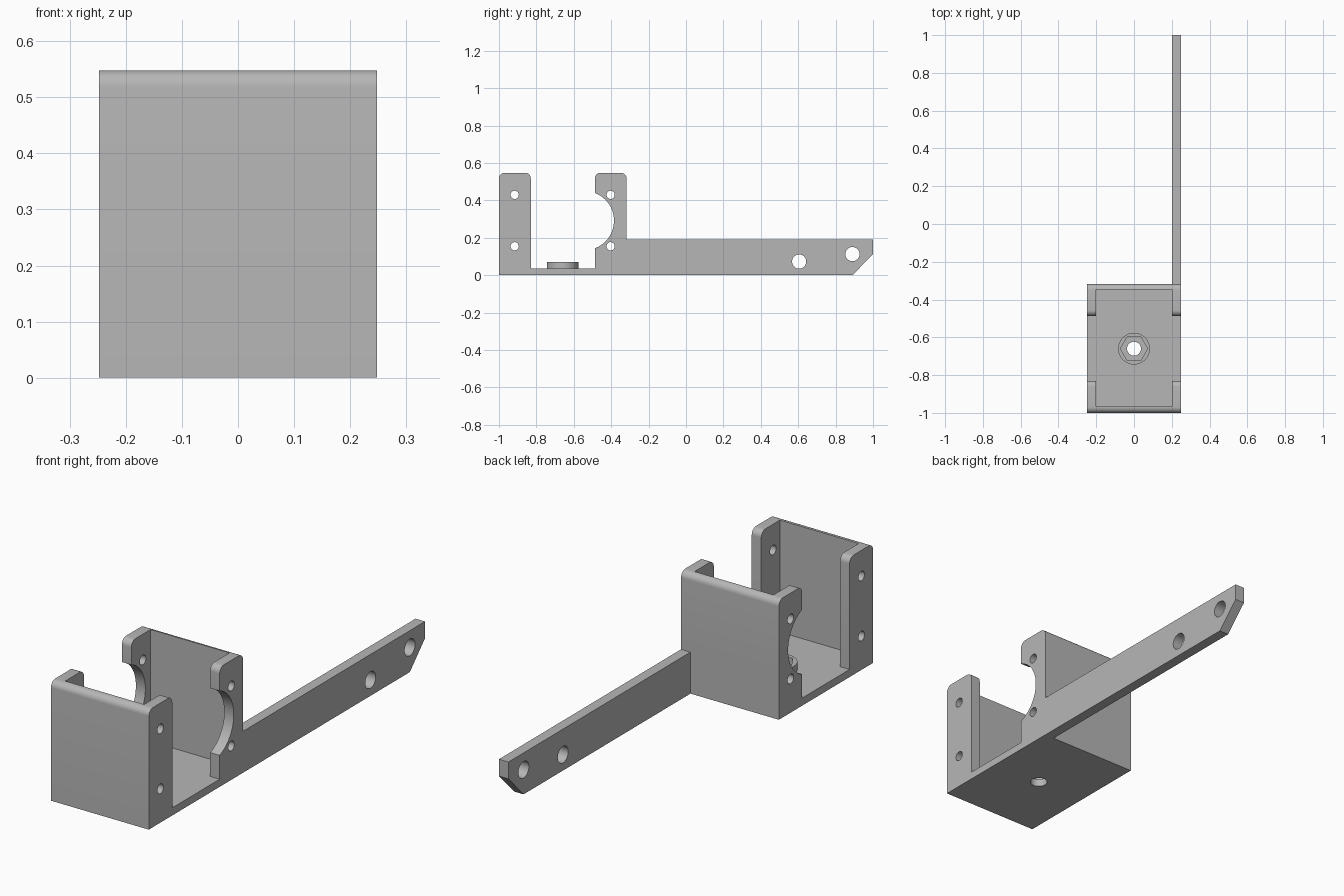
import bpy, bmesh
from math import sin, cos, pi, radians
from mathutils import Vector

if "Cube" in bpy.data.objects:
    bpy.data.objects.remove(bpy.data.objects["Cube"])

grey = bpy.data.materials.new("grey plastic")
grey.use_nodes = True
colour = (0.47, 0.47, 0.47, 1)
grey.diffuse_color = colour
grey.node_tree.nodes["Principled BSDF"].inputs["Base Color"].default_value = colour


def prism(name, points, axis, lo, hi):
    """Extrude a 2D outline along x (points are y, z) or z (points are x, y)."""
    place = (lambda p: (lo, p[0], p[1])) if axis == "x" else (lambda p: (p[0], p[1], lo))
    bm = bmesh.new()
    face = bm.faces.new([bm.verts.new(place(p)) for p in points])
    top = bmesh.ops.extrude_face_region(bm, geom=[face])
    shift = Vector((hi - lo, 0, 0)) if axis == "x" else Vector((0, 0, hi - lo))
    bmesh.ops.translate(bm, vec=shift,
                        verts=[g for g in top["geom"] if isinstance(g, bmesh.types.BMVert)])
    bmesh.ops.recalc_face_normals(bm, faces=bm.faces)
    mesh = bpy.data.meshes.new(name)
    bm.to_mesh(mesh)
    bm.free()
    mesh.materials.append(grey)
    obj = bpy.data.objects.new(name, mesh)
    bpy.context.collection.objects.link(obj)
    return obj


def circle(u, v, r, sides=32):
    return [(u + r * cos(2 * pi * i / sides), v + r * sin(2 * pi * i / sides))
            for i in range(sides)]


def rect(u0, u1, v0, v1):
    return [(u0, v0), (u1, v0), (u1, v1), (u0, v1)]


def activate(obj):
    bpy.ops.object.select_all(action="DESELECT")
    obj.select_set(True)
    bpy.context.view_layer.objects.active = obj


def cut(obj, points, axis, lo, hi):
    cutter = prism("cutter", points, axis, lo, hi)
    cutter.hide_render = True
    mod = obj.modifiers.new("cut", "BOOLEAN")
    mod.operation, mod.solver, mod.object = "DIFFERENCE", "EXACT", cutter
    activate(obj)
    bpy.ops.object.modifier_apply(modifier=mod.name)
    bpy.data.objects.remove(cutter)


HALF, INNER, TOP, FLOOR, ARM_TOP = 0.248, 0.2, 0.548, 0.035, 0.19
FRONT, FRONT_POST, BACK_POST, BACK = -1.0, -0.83, -0.487, -0.318


def rounded_top(y0, y1, r=0.03, steps=8):
    """Top of a post from y0 to y1 with both corners rounded."""
    arc = [radians(90 * i / steps) for i in range(steps + 1)]
    left = [(y0 + r - r * cos(a), TOP - r + r * sin(a)) for a in arc]
    right = [(y1 - r + r * sin(a), TOP - r + r * cos(a)) for a in arc]
    return left + right


# Bracket: side outline with both posts, floor and the long arm
outline = ([(FRONT, 0)] + rounded_top(FRONT, FRONT_POST)
           + [(FRONT_POST, FLOOR), (BACK_POST, FLOOR)] + rounded_top(BACK_POST, BACK)
           + [(BACK, ARM_TOP), (1, ARM_TOP), (1, 0.113), (0.89, 0)])
bracket = prism("bracket_with_arm", outline, "x", -HALF, HALF)

# Leave the arm on the left side only, then hollow out the tray
cut(bracket, rect(-0.4, INNER, BACK, 1.2), "z", -0.1, 0.7)
cut(bracket, rect(-INNER, INNER, -0.965, -0.348), "z", FLOOR, 0.7)

# Round opening in the rear posts
cut(bracket, circle(-0.543, 0.292, 0.158, 64), "x", -0.4, 0.4)

# Screw holes in the posts and the arm
for y in (-0.916, -0.403):
    for z in (0.155, 0.43):
        cut(bracket, circle(y, z, 0.022), "x", -0.4, 0.4)
for y, z in ((0.605, 0.073), (0.89, 0.113)):
    cut(bracket, circle(y, z, 0.038), "x", -0.4, 0.4)

# Bolt hole in the floor and the raised boss with its hexagonal socket
BOLT_Y = -0.66
cut(bracket, circle(0, BOLT_Y, 0.037), "z", -0.1, 0.1)
boss = prism("nut_boss", circle(0, BOLT_Y, 0.084, 48), "z", 0.02, 0.07)
cut(boss, circle(0, BOLT_Y, 0.072, 6), "z", -0.1, 0.2)

for part in (bracket, boss):
    activate(part)
    bpy.ops.object.shade_smooth_by_angle(angle=radians(30))
